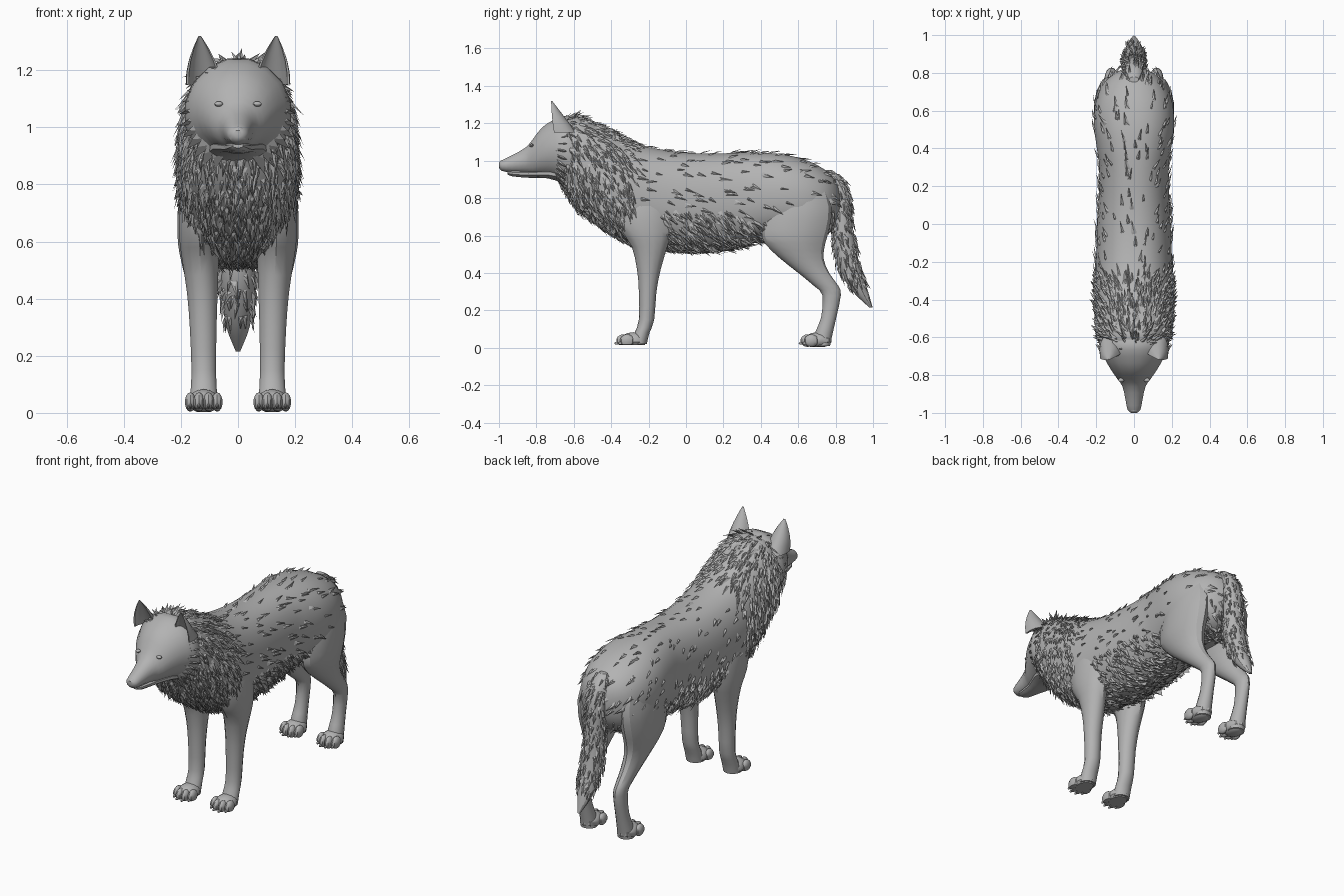
import bpy, bmesh, math, random
from mathutils import Vector

random.seed(4)
if "Cube" in bpy.data.objects:
    bpy.data.objects.remove(bpy.data.objects["Cube"])

grey = bpy.data.materials.new("fur grey")
grey.use_nodes = True
COLOUR = (0.45, 0.45, 0.45, 1)
grey.diffuse_color = COLOUR
grey.node_tree.nodes["Principled BSDF"].inputs["Base Color"].default_value = COLOUR


def finish(bm, name, smooth=True, fix=True):
    if fix:
        bmesh.ops.recalc_face_normals(bm, faces=bm.faces)
    mesh = bpy.data.meshes.new(name)
    bm.to_mesh(mesh)
    bm.free()
    mesh.materials.append(grey)
    ob = bpy.data.objects.new(name, mesh)
    bpy.context.collection.objects.link(ob)
    if smooth:
        bpy.ops.object.select_all(action='DESELECT')
        ob.select_set(True)
        bpy.context.view_layer.objects.active = ob
        bpy.ops.object.shade_smooth_by_angle(angle=math.radians(32))
    return ob


def refine(stations, steps):
    """Catmull-Rom interpolation between profile stations."""
    out = []
    for i in range(len(stations) - 1):
        quad = [stations[max(0, min(len(stations) - 1, i + k))] for k in (-1, 0, 1, 2)]
        for s in range(steps):
            t = s / steps
            out.append([0.5 * (2 * b + (c - a) * t + (2 * a - 5 * b + 4 * c - d) * t * t
                               + (3 * b - a - 3 * c + d) * t ** 3)
                        for a, b, c, d in zip(*quad)])
    return out + [stations[-1]]


def power(v, e):
    return math.copysign(abs(v) ** e, v)


def ring_y(st, sides, e=0.88):
    """Upright section: y, top, bottom, half width."""
    y, top, bot, w = st
    angles = [2 * math.pi * (k + 0.5) / sides for k in range(sides)]
    return [Vector((w * power(math.cos(a), e), y,
                    (top + bot) / 2 + (top - bot) / 2 * power(math.sin(a), e))) for a in angles]


def ring_z(st, sides, side=1):
    """Level section: z, front y, back y, centre x, half width."""
    z, y0, y1, x, w = st
    angles = [2 * math.pi * (k + 0.5) / sides for k in range(sides)]
    return [Vector((side * (x + w * math.cos(a)), (y0 + y1) / 2 + (y1 - y0) / 2 * math.sin(a), z))
            for a in angles]


def loft(bm, rings):
    rows = [[bm.verts.new(p) for p in ring] for ring in rings]
    n = len(rows[0])
    for a, b in zip(rows, rows[1:]):
        for k in range(n):
            bm.faces.new((a[k], a[(k + 1) % n], b[(k + 1) % n], b[k]))
    bm.faces.new(rows[0])
    bm.faces.new(rows[-1])


def ellipsoid(bm, centre, radii, floor=None):
    new = bmesh.ops.create_uvsphere(bm, u_segments=10, v_segments=7, radius=1)["verts"]
    for v in new:
        v.co = Vector([c + r * p for c, r, p in zip(centre, radii, v.co)])
        if floor is not None:
            v.co.z = max(v.co.z, floor)


def tufts(source, name, rule):
    """Scatter pointed locks over a part; rule gives density, flow, length."""
    bm = bmesh.new()
    for f in source.data.polygons:
        density, flow, length = rule(f.center, f.normal)
        corners = [source.data.vertices[i].co for i in f.vertices]
        if len(corners) != 4:
            continue
        for _ in range(int(f.area * density + random.random())):
            u, v = random.random(), random.random()
            p = corners[0].lerp(corners[1], u).lerp(corners[3].lerp(corners[2], u), v)
            n = f.normal
            d = Vector(flow) + Vector([random.uniform(-.25, .25) for _ in range(3)])
            d = (d - n * d.dot(n)).normalized()
            s = n.cross(d)
            size = length * random.uniform(.65, 1.25)
            w = size * random.uniform(.14, .24)
            pts = (p + s * w - n * .006, p - s * w - n * .006,
                   p + d * size * .35 + n * .009, p + d * size + n * size * random.uniform(.1, .3))
            a, b, ridge, tip = [bm.verts.new(q) for q in pts]
            for tri in ((a, ridge, b), (a, tip, ridge), (b, ridge, tip), (a, b, tip)):
                bm.faces.new(tri)
    finish(bm, name, smooth=False)


# Trunk and neck
bm = bmesh.new()
trunk = [(-.69, 1.19, .92, .12), (-.6, 1.24, .77, .185), (-.5, 1.205, .68, .2),
         (-.4, 1.16, .61, .205), (-.28, 1.1, .55, .205), (-.15, 1.065, .53, .2),
         (0, 1.045, .515, .195), (.15, 1.04, .52, .187), (.3, 1.045, .545, .185),
         (.4, 1.045, .57, .198), (.52, 1.035, .58, .213), (.64, 1.005, .58, .205),
         (.74, .955, .61, .165), (.8, .9, .67, .1), (.83, .82, .74, .03)]
loft(bm, [ring_y(s, 24) for s in refine(trunk, 3)])
body = finish(bm, "body")


def body_fur(c, n):
    if c.y < -.27:
        return 1500, (0, .35 + .5 * max(0, n.z), -.85), .075
    if c.z < .72 and c.y < .42:
        return 1300, (0, .65, -.7), .075
    if c.y > .6 and c.z < .75:
        return 700, (0, .3, -1), .06
    return 190, (0, 1, -.35), .07


tufts(body, "body_fur", body_fur)

# Head with brow and muzzle
bm = bmesh.new()
skull = [(-1, .99, .965, .014), (-.985, 1.003, .945, .034), (-.93, 1.03, .935, .046),
         (-.86, 1.07, .93, .062), (-.82, 1.115, .92, .09), (-.77, 1.18, .915, .125),
         (-.7, 1.225, .9, .165), (-.63, 1.245, .85, .19), (-.54, 1.2, .8, .15)]
loft(bm, [ring_y(s, 16, 1) for s in refine(skull, 2)])
finish(bm, "head")

# Lower jaw
bm = bmesh.new()
jaw = [(-.955, .945, .928, .018), (-.93, .95, .916, .034), (-.84, .95, .908, .05),
       (-.74, .96, .905, .09), (-.66, .96, .88, .11)]
loft(bm, [ring_y(s, 12) for s in refine(jaw, 2)])
finish(bm, "lower_jaw")

# Nose and eyes
bm = bmesh.new()
ellipsoid(bm, (0, -.983, .985), (.024, .017, .018))
finish(bm, "nose")
bm = bmesh.new()
for side in (1, -1):
    ellipsoid(bm, (side * .068, -.826, 1.082), (.016, .012, .009))
finish(bm, "eyes")

# Cheek ruff locks fanning out behind the face
bm = bmesh.new()
for side in (1, -1):
    for k in range(9):
        a = -1.1 + k * .2
        root = Vector((side * .13 * math.cos(a), -.71, 1.05 + .14 * math.sin(a)))
        out = Vector((side * math.cos(a), 1, math.sin(a) - .3))
        across = Vector((-side * math.sin(a), 0, math.cos(a))) * .025
        pts = (root + across, root - across, root + out * .03 + Vector((side * .02, 0, 0)),
               root + out * .075)
        q = [bm.verts.new(p) for p in pts]
        for i, j, m in ((0, 2, 1), (0, 3, 2), (1, 2, 3), (0, 1, 3)):
            bm.faces.new((q[i], q[j], q[m]))
finish(bm, "cheek_ruff", smooth=False)

# Ears: tapered shells, hollow towards the front
for side, label in ((1, "left"), (-1, "right")):
    bm = bmesh.new()
    rings = []
    for t in (0, .25, .5, .75, .92, 1):
        c = Vector((.118 + .016 * t, -.69 - .03 * t, 1.15 + .17 * t))
        w = .058 * (1 - t ** 1.8) + .004
        depth = .1 * (1 - t) + .004
        arc = [math.pi * k / 8 for k in range(9)]
        shell = [(w * math.cos(a), depth * math.sin(a)) for a in arc]
        hollow = [(.86 * w * math.cos(a), .55 * depth * math.sin(a)) for a in reversed(arc)]
        rings.append([Vector((side * (c.x + x + .2 * y), c.y + y - .25 * x, c.z)) for x, y in shell + hollow])
    loft(bm, rings)
    finish(bm, label + "_ear")

# Legs and paws: z, front y, back y, centre x, half width
fore = [(.86, -.3, -.14, .13, .05), (.74, -.36, -.08, .135, .07), (.62, -.34, -.08, .135, .073),
        (.54, -.29, -.1, .132, .066), (.42, -.262, -.135, .125, .055), (.3, -.252, -.158, .122, .048),
        (.15, -.252, -.17, .12, .044), (.08, -.275, -.195, .12, .047), (.02, -.3, -.21, .12, .048)]
hind = [(.88, .48, .74, .13, .05), (.75, .43, .78, .135, .075), (.63, .405, .765, .138, .076),
        (.56, .42, .745, .137, .07), (.48, .5, .735, .13, .058), (.4, .6, .765, .125, .045),
        (.33, .685, .815, .122, .036), (.28, .73, .828, .12, .034), (.16, .722, .803, .12, .035),
        (.08, .69, .785, .12, .042), (.01, .68, .77, .12, .046)]
for kind, shape, toe_y, ground in (("front", fore, -.335, .015), ("hind", hind, .65, .003)):
    for side, label in ((1, "left"), (-1, "right")):
        bm = bmesh.new()
        loft(bm, [ring_z(s, 14, side) for s in refine(shape, 2)])
        finish(bm, f"{kind}_{label}_leg")
        bm = bmesh.new()
        ellipsoid(bm, (side * .12, toe_y + .055, .04), (.058, .075, .043), ground)
        for off, back in ((-.047, .02), (-.017, 0), (.017, 0), (.047, .02)):
            ellipsoid(bm, (side * .12 + off, toe_y + back, .038), (.02, .038, .034), ground)
            ellipsoid(bm, (side * .12 + off, toe_y + back - .033, .024), (.006, .015, .008), ground)
        finish(bm, f"{kind}_{label}_paw")

# Tail
bm = bmesh.new()
brush = [(.95, .75, .78, 0, .025), (.9, .76, .84, 0, .045), (.8, .785, .88, 0, .052),
         (.65, .785, .893, 0, .055), (.5, .79, .918, 0, .062), (.4, .825, .942, 0, .057),
         (.3, .89, .975, 0, .042), (.215, .98, .998, 0, .008)]
loft(bm, [ring_z(s, 12) for s in refine(brush, 3)])
tail = finish(bm, "tail")
tufts(tail, "tail_fur", lambda c, n: (1100 if c.z > .33 else 0, (0, .3, -1), .06))
